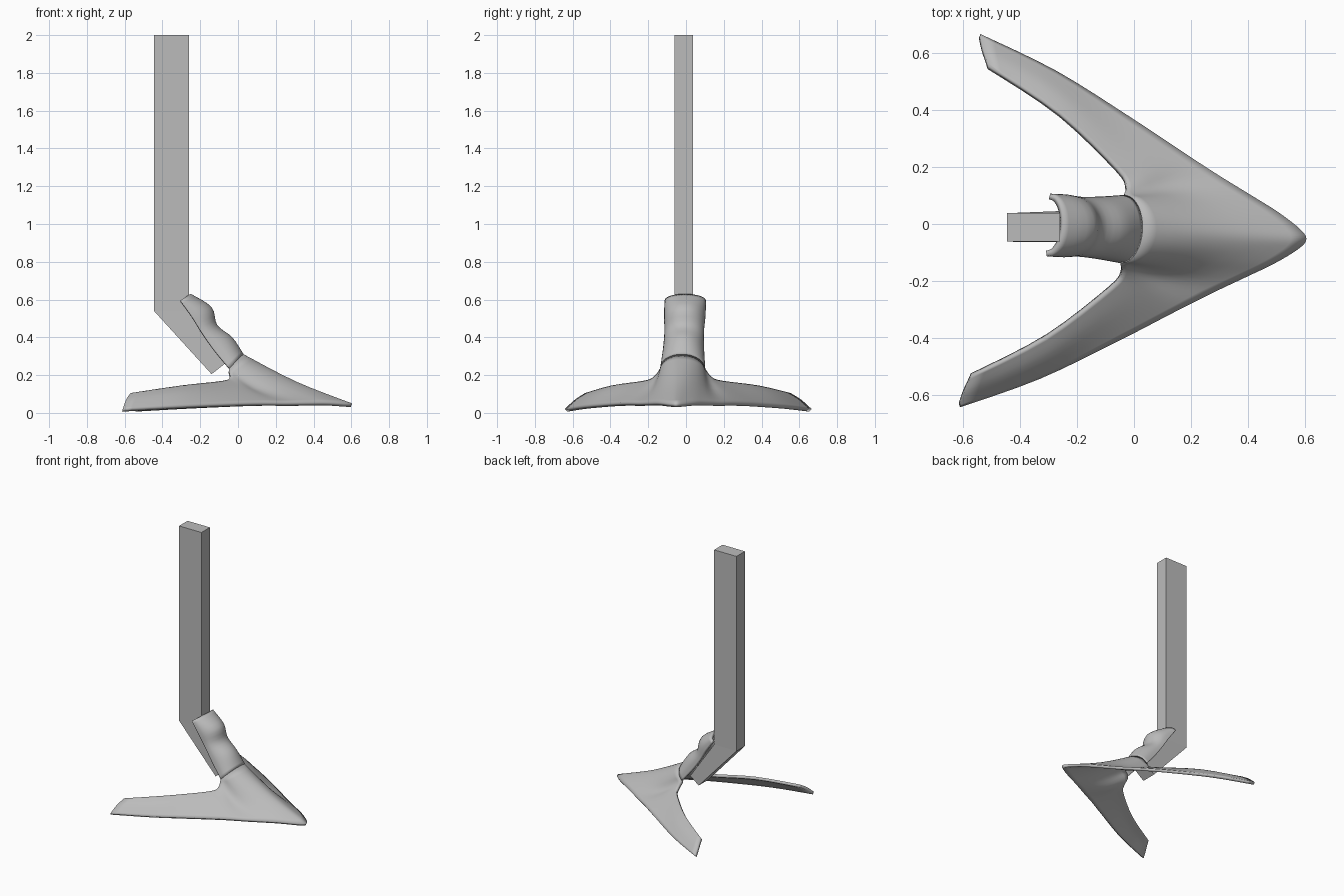
import bpy, bmesh, math
from mathutils import Vector, Matrix

cube = bpy.data.objects.get("Cube")
if cube:
    bpy.data.objects.remove(cube)

steel = bpy.data.materials.new("grey_steel")
steel.use_nodes = True
colour = (0.5, 0.5, 0.5, 1)
steel.diffuse_color = colour
steel.node_tree.nodes["Principled BSDF"].inputs["Base Color"].default_value = colour

# The ground tool is turned slightly about the upright axis
TURN = Matrix.Translation((0, -0.02, 0)) @ Matrix.Rotation(-0.055, 4, "Z")


def make_object(name, bm):
    mesh = bpy.data.meshes.new(name)
    bm.to_mesh(mesh)
    bm.free()
    obj = bpy.data.objects.new(name, mesh)
    mesh.materials.append(steel)
    bpy.context.collection.objects.link(obj)
    return obj


def spline(points, steps):
    """Smooth curve through the points."""
    out = []
    last = len(points) - 1
    for i in range(last):
        a, b, c, d = (points[min(max(k, 0), last)] for k in range(i - 1, i + 3))
        for s in range(steps):
            t = s / steps
            out.append(b + (c - a) * (t / 2)
                       + (a * 2 - b * 5 + c * 4 - d) * (t * t / 2)
                       + (b * 3 - a - c * 3 + d) * (t ** 3 / 2))
    return out + [points[-1]]


def sheet(name, rows, thickness):
    """Thin smooth plate through rows of points."""
    rows = [spline(r, 4) for r in rows]
    columns = [spline(list(c), 4) for c in zip(*rows)]
    bm = bmesh.new()
    grid = [[bm.verts.new(TURN @ p) for p in c] for c in columns]
    for a, b in zip(grid, grid[1:]):
        for i in range(len(a) - 1):
            bm.faces.new((a[i], a[i + 1], b[i + 1], b[i]))
    bmesh.ops.remove_doubles(bm, verts=bm.verts, dist=0.0005)
    bm.normal_update()
    if sum(f.normal.z * f.calc_area() for f in bm.faces) < 0:
        bmesh.ops.reverse_faces(bm, faces=bm.faces)
    obj = make_object(name, bm)
    solid = obj.modifiers.new("plate_thickness", "SOLIDIFY")
    solid.thickness = thickness
    solid.offset = -1
    bpy.ops.object.select_all(action="DESELECT")
    obj.select_set(True)
    bpy.context.view_layer.objects.active = obj
    bpy.ops.object.shade_smooth_by_angle(angle=math.radians(40))
    return obj


# Winged blade: ribs from the cutting edge to the inner edge, tip to nose
half = [
    [(-.575, .655, .02), (-.56, .60, .07), (-.54, .545, .105)],
    [(-.30, .54, .035), (-.29, .465, .105), (-.28, .39, .145)],
    [(-.02, .385, .05), (-.05, .285, .125), (-.07, .21, .17)],
    [(.15, .285, .055), (.05, .21, .13), (-.035, .155, .19)],
    [(.28, .21, .055), (.10, .16, .13), (-.04, .12, .235)],
    [(.40, .145, .055), (.18, .125, .145), (-.013, .11, .264)],
    [(.50, .09, .055), (.24, .09, .155), (.01, .085, .288)],
    [(.58, .035, .05), (.29, .045, .162), (.025, .045, .305)],
    [(.605, 0, .05), (.31, 0, .165), (.03, 0, .31)],
]
half = [[Vector(p) for p in rib] for rib in half]
mirrored = [[Vector((p.x, -p.y, p.z)) for p in rib] for rib in reversed(half[:-1])]
sheet("winged_blade", half + mirrored, 0.02)

# Neck: curved channel wrapping the front of the shank
neck = [  # front x, front z, side x, half width, side z
    (.03, .31, -.04, .12, .235),
    (-.03, .40, -.12, .11, .33),
    (-.11, .465, -.19, .105, .43),
    (-.14, .56, -.24, .11, .51),
    (-.25, .63, -.30, .11, .595),
]
rows = []
for fx, fz, sx, w, sz in neck:
    row = []
    for k in range(9):
        a = math.pi * (k / 8 - 0.5)
        c = math.cos(a)
        row.append(Vector((sx + (fx - sx) * c, w * math.sin(a), sz + (fz - sz) * c)))
    rows.append(row)
sheet("neck_socket", rows, 0.02)

# Shank: upright flat bar with a bent foot
bm = bmesh.new()
rings = []
for back, front, y0, y1 in (
        ((-.445, 2), (-.26, 2), -.062, .038),
        ((-.445, .54), (-.26, .54), -.062, .038),
        ((-.14, .205), (-.07, .26), -.065, .05)):
    rings.append([bm.verts.new((p[0], y, p[1])) for p, y in
                  ((back, y0), (front, y0), (front, y1), (back, y1))])
for a, b in zip(rings, rings[1:]):
    for i in range(4):
        j = (i + 1) % 4
        bm.faces.new((a[i], a[j], b[j], b[i]))
bm.faces.new(rings[0])
bm.faces.new(rings[-1])
bmesh.ops.recalc_face_normals(bm, faces=bm.faces)
make_object("shank", bm)
